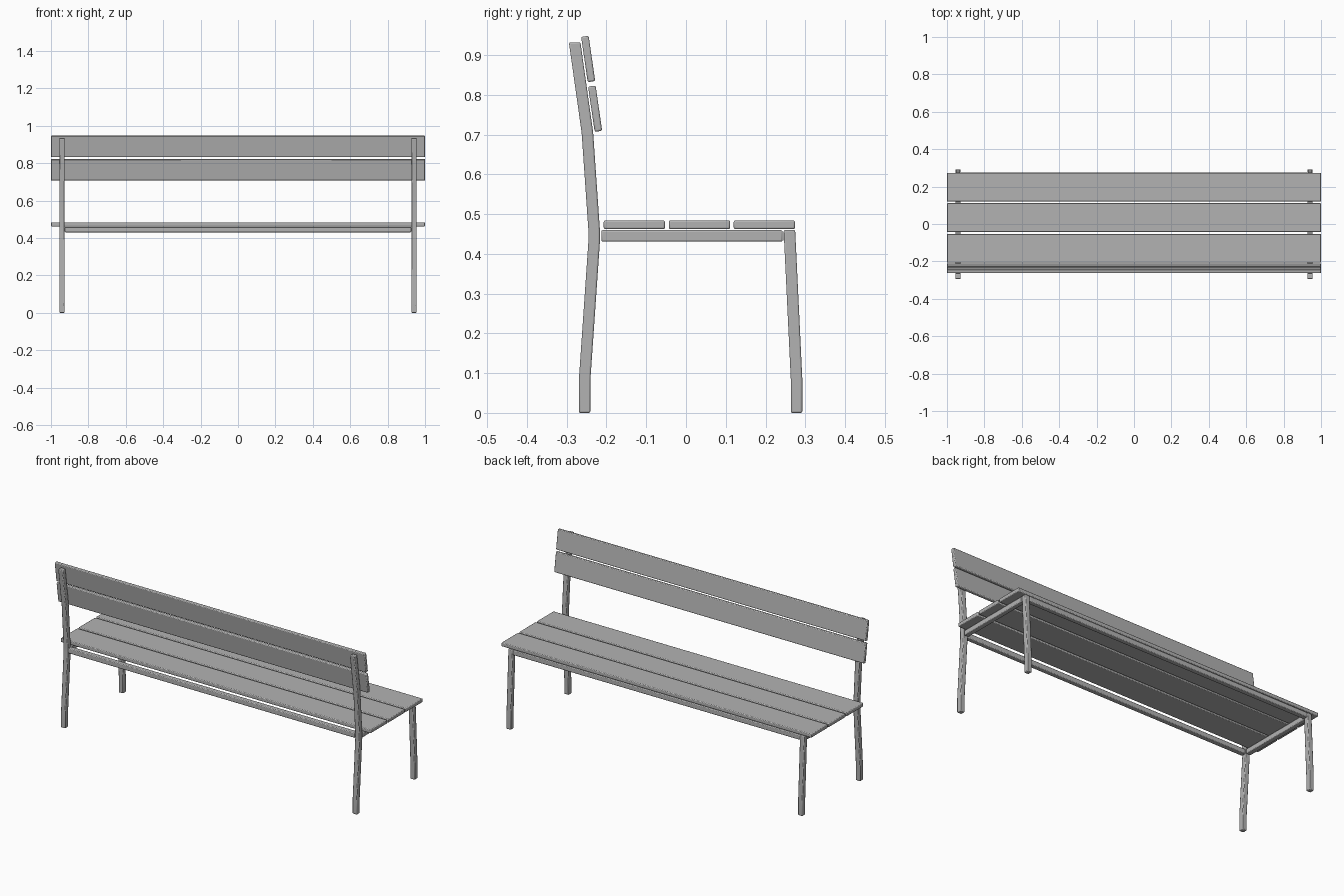
import bpy
import bmesh
from math import radians
from mathutils import Matrix

if "Cube" in bpy.data.objects:
    bpy.data.objects.remove(bpy.data.objects["Cube"], do_unlink=True)

grey = bpy.data.materials.new("bench grey")
grey.use_nodes = True
colour = (0.45, 0.45, 0.45, 1)
grey.diffuse_color = colour
grey.node_tree.nodes["Principled BSDF"].inputs["Base Color"].default_value = colour

TUBE = 0.029      # square tube width
LEG_X = 0.941     # distance of the end frames from the middle
RAIL_Z = 0.445


def finish(bm, name, bevel):
    """Turn a bmesh into an object with softly rounded edges."""
    bmesh.ops.recalc_face_normals(bm, faces=bm.faces)
    mesh = bpy.data.meshes.new(name)
    bm.to_mesh(mesh)
    bm.free()
    mesh.materials.append(grey)
    obj = bpy.data.objects.new(name, mesh)
    bpy.context.collection.objects.link(obj)
    mod = obj.modifiers.new("rounded edges", 'BEVEL')
    mod.width, mod.segments = bevel, 2
    mod.limit_method, mod.angle_limit = 'ANGLE', radians(40)
    bpy.ops.object.select_all(action='DESELECT')
    obj.select_set(True)
    bpy.context.view_layer.objects.active = obj
    bpy.ops.object.shade_smooth_by_angle(angle=radians(50))
    return obj


def box(name, size, centre, tilt=0, bevel=0.004):
    bm = bmesh.new()
    place = Matrix.Translation(centre) @ Matrix.Rotation(radians(tilt), 4, 'X')
    bmesh.ops.create_cube(bm, size=1, matrix=place @ Matrix.Diagonal((*size, 1)))
    return finish(bm, name, bevel)


def bent_leg(name, x, path):
    """Square tube following (y, z) points."""
    bm = bmesh.new()
    h = TUBE / 2
    rings = [[bm.verts.new((x + sx * h, y + sy * h, z))
              for sx, sy in ((-1, -1), (1, -1), (1, 1), (-1, 1))]
             for y, z in path]
    for low, high in zip(rings, rings[1:]):
        for i in range(4):
            j = (i + 1) % 4
            bm.faces.new((low[i], low[j], high[j], high[i]))
    bm.faces.new(rings[0][::-1])
    bm.faces.new(rings[-1])
    return finish(bm, name, 0.004)


# End frames: bent legs joined by a side rail
back_path = [(-0.255, 0), (-0.255, 0.082), (-0.231, 0.43),
             (-0.231, 0.46), (-0.248, 0.705), (-0.28, 0.932)]
front_path = [(0.278, 0), (0.278, 0.085), (0.26, 0.46)]
for side, s in (("left", 1), ("right", -1)):
    bent_leg("back_leg_" + side, s * LEG_X, back_path)
    bent_leg("front_leg_" + side, s * LEG_X, front_path)
    box("side_rail_" + side, (TUBE, 0.456, TUBE), (s * LEG_X, 0.015, RAIL_Z))

# Long rails between the legs
for name, y in (("back_rail", -0.231), ("front_rail", 0.26)):
    box(name, (2 * LEG_X - TUBE, TUBE, TUBE), (0, y, RAIL_Z))

# Seat planks
for i, y in enumerate((-0.13, 0.034, 0.197)):
    box(f"seat_plank_{i + 1}", (2, 0.154, 0.022), (0, y, 0.473))

# Tilted backrest planks
for name, y, z in (("lower", -0.2285, 0.765), ("upper", -0.246, 0.89)):
    box("back_plank_" + name, (2, 0.019, 0.115), (0, y, z), tilt=8.3)
